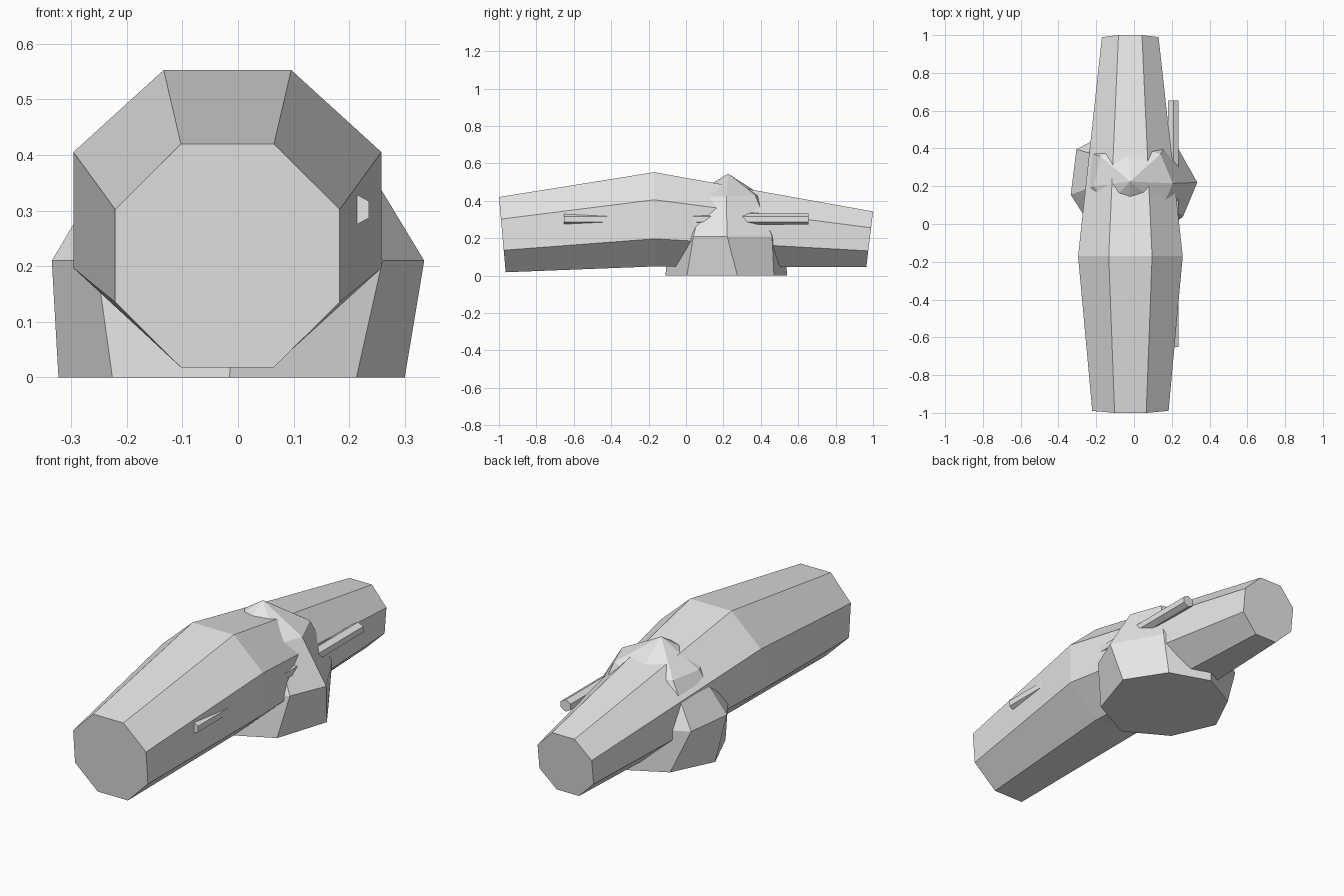
import bpy, math

if "Cube" in bpy.data.objects:
    bpy.data.objects.remove(bpy.data.objects["Cube"])

grey = bpy.data.materials.new("light grey")
grey.diffuse_color = (0.8, 0.8, 0.8, 1)
grey.use_nodes = True
grey.node_tree.nodes["Principled BSDF"].inputs["Base Color"].default_value = grey.diffuse_color


def loft(name, rings, tip=None):
    """Skin a list of equal-length rings; cap the start, cap or point the end."""
    n = len(rings[0])
    verts = [v for r in rings for v in r]
    faces = [tuple(range(n))[::-1]]
    for k in range(len(rings) - 1):
        for i in range(n):
            j = (i + 1) % n
            faces.append((k * n + i, k * n + j, (k + 1) * n + j, (k + 1) * n + i))
    last = (len(rings) - 1) * n
    if tip:
        verts.append(tip)
        faces += [(last + i, last + (i + 1) % n, len(verts) - 1) for i in range(n)]
    else:
        faces.append(tuple(range(last, last + n)))
    me = bpy.data.meshes.new(name)
    me.from_pydata(verts, [], faces)
    me.materials.append(grey)
    ob = bpy.data.objects.new(name, me)
    bpy.context.collection.objects.link(ob)
    return ob


def cross_section(cx, cz, hw, hh, y, n, phase, tilt=0.0):
    """Polygon in the xz plane, circumradii hw and hh, leaning along y."""
    pts = []
    for i in range(n):
        a = phase - 2 * math.pi * i / n
        s = math.sin(a)
        pts.append((cx + hw * math.cos(a), y + tilt * s, cz + hh * s))
    return pts


# log: eight-sided, fattest ahead of the middle
k = 1 / math.cos(math.pi / 8)
loft("log", [
    cross_section(-0.019, 0.219, 0.202 * k, 0.201 * k, -0.982, 8, math.pi / 8, -0.018 * k),
    cross_section(-0.019, 0.301, 0.277 * k, 0.252 * k, -0.17, 8, math.pi / 8),
    cross_section(-0.02, 0.194, 0.150 * k, 0.149 * k, 0.982, 8, math.pi / 8, 0.018 * k),
])

# stick: thin hexagonal rod half sunk in the log's right side
loft("stick", [cross_section(0.208, 0.302, 0.032, 0.03, y, 6, math.pi / 2)
               for y in (-0.652, 0.655)])

# rock: irregular faceted boulder with a flat base
base = [(0.30, 0.275), (0.175, 0.47), (-0.03, 0.54), (-0.22, 0.44),
        (-0.323, 0.23), (-0.226, 0.01), (-0.015, -0.11), (0.213, 0.005)]
waist = [(0.335, 0.22), (0.20, 0.46), (-0.05, 0.53), (-0.305, 0.395),
         (-0.335, 0.155), (-0.255, 0.03), (-0.01, -0.09), (0.26, 0.04)]
shoulder = [(0.205, 0.215, 0.425), (0.14, 0.37, 0.43), (-0.03, 0.42, 0.42),
            (-0.18, 0.36, 0.42), (-0.21, 0.20, 0.42), (-0.16, 0.08, 0.42),
            (-0.02, 0.02, 0.42), (0.15, 0.09, 0.42)]
loft("rock", [[(x, y, 0) for x, y in base],
              [(x, y, 0.21) for x, y in waist],
              shoulder], tip=(-0.02, 0.225, 0.545))
